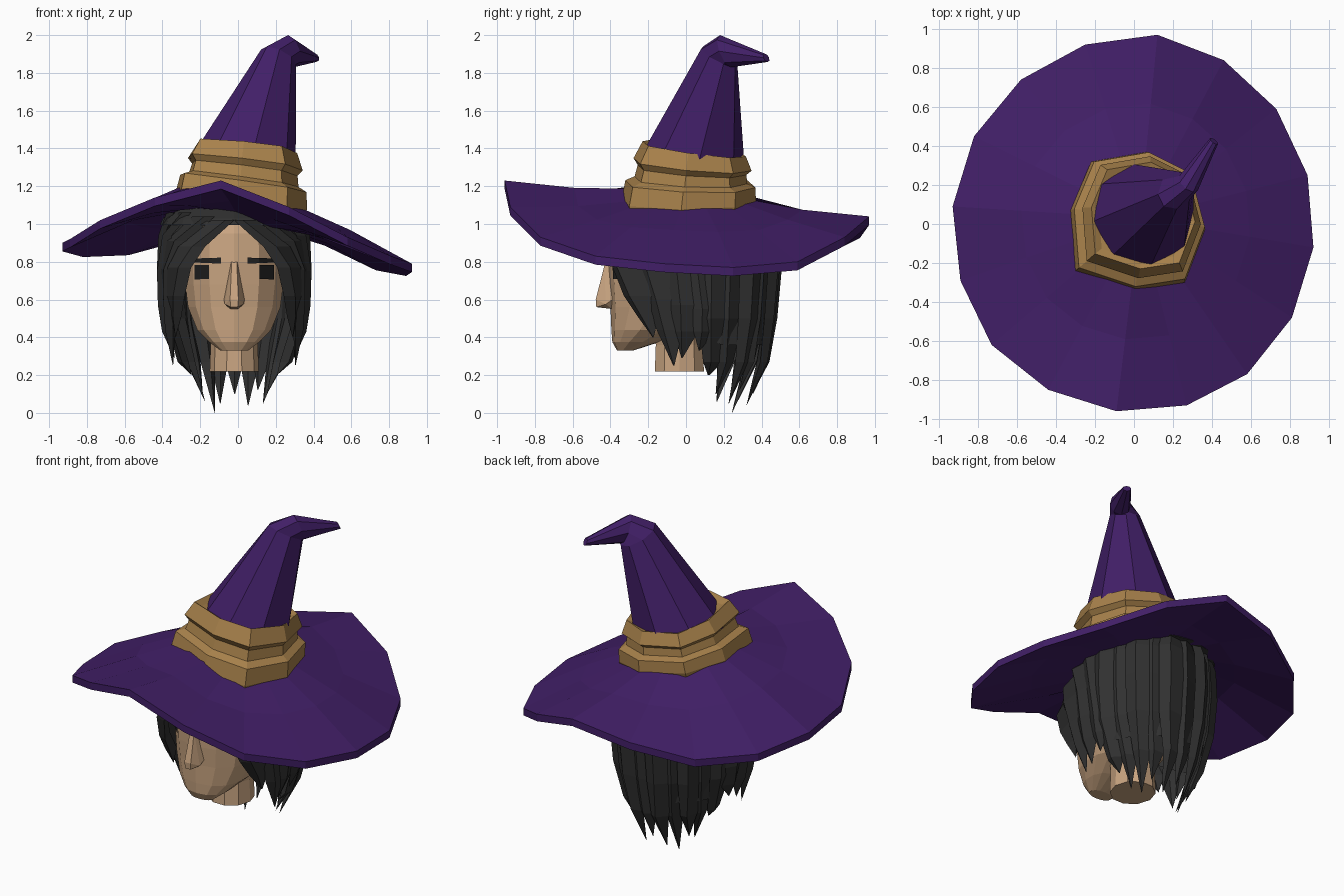
import bpy, bmesh, math, random
from mathutils import Vector
from mathutils.bvhtree import BVHTree

if "Cube" in bpy.data.objects:
    bpy.data.objects.remove(bpy.data.objects["Cube"])

random.seed(4)


def material(name, r, g, b):
    m = bpy.data.materials.new(name)
    m.diffuse_color = (r, g, b, 1)
    m.use_nodes = True
    m.node_tree.nodes["Principled BSDF"].inputs["Base Color"].default_value = m.diffuse_color
    return m


PURPLE = material("purple felt", .053, .0135, .135)
TAN = material("tan band", .39, .22, .07)
SKIN = material("skin", .585, .375, .22)
HAIR = material("charcoal hair", .03, .03, .03)
DARK = material("dark eyes", .014, .014, .014)


def make(name, verts, faces, mat):
    me = bpy.data.meshes.new(name)
    me.from_pydata([tuple(v) for v in verts], [], faces)
    bm = bmesh.new()
    bm.from_mesh(me)
    bmesh.ops.recalc_face_normals(bm, faces=bm.faces)
    bm.to_mesh(me)
    bm.free()
    me.materials.append(mat)
    ob = bpy.data.objects.new(name, me)
    bpy.context.collection.objects.link(ob)
    return ob


def loft(name, rings, mat, caps=True):
    """Skin a list of closed rings that share one point count."""
    n = len(rings[0])
    verts = [p for r in rings for p in r]
    faces = [(k * n + i, k * n + (i + 1) % n, (k + 1) * n + (i + 1) % n, (k + 1) * n + i)
             for k in range(len(rings) - 1) for i in range(n)]
    if caps:
        faces += [tuple(range(n)), tuple(range((len(rings) - 1) * n, len(rings) * n))]
    return make(name, verts, faces, mat)


# --- Hat brim: wavy sixteen-sided rim joined to the tilted crown base
RIM = [(.12, .97, 1.04), (.46, .84, .93), (.73, .59, .80), (.89, .25, .77),
       (.92, -.12, .79), (.81, -.48, .83), (.58, -.77, .93), (.27, -.93, 1.09),
       (-.09, -.96, 1.23), (-.44, -.85, 1.14), (-.73, -.62, 1.02), (-.89, -.29, .92),
       (-.93, .09, .90), (-.82, .45, .87), (-.58, .74, .88), (-.25, .92, .97)]
rim = [Vector(p) for p in RIM]
inner, mid = [], []
for p in rim:
    d = Vector((p.x, p.y, 0)).normalized()
    q = Vector((.02, .02, 0)) + d * .31
    q.z = 1.14 - (.16 if q.x > 0 else .2) * q.x
    if d.x < .1:
        q.z += .045 * max(0, -d.y)
    m = q.lerp(p, .45)
    m.z += .03 * d.x ** 2 - .015
    inner.append(q)
    mid.append(m)


def drop(ring, dz):
    return [p - Vector((0, 0, dz)) for p in ring]


loft("hat_brim", [inner, mid, rim, drop(rim, .045), drop(mid, .07), drop(inner, .13)], PURPLE)

# --- Hat band: two stacked eight-sided rolls with a groove between
OCT = [(.07, .37), (-.22, .32), (-.325, .07), (-.30, -.24),
       (0, -.34), (.26, -.30), (.365, -.025), (.29, .26)]
PROFILE = [(.98, -.03), (1, 0), (.97, .085), (.84, .105), (.81, .16),
           (.88, .19), (.77, .275), (.66, .255)]
band = []
for s, h in PROFILE:
    ring = []
    for x, y in OCT:
        px = .02 + (x - .02) * s + .1 * h
        py = .02 + (y - .02) * s + .1 * h
        ring.append((px, py, 1.135 + h + (-.16 + .2 * h) * px - .5 * h * py))
    band.append(ring)
loft("hat_band", band, TAN)

# --- Hat cone: leaning eight-sided cone with the tip folded to the back right
side = Vector((-.8, .6, 0))


def cone_ring(centre, across, width):
    c, e = Vector(centre), Vector(across)
    return [c + e * math.cos(math.tau * i / 8) + side * width * math.sin(math.tau * i / 8)
            for i in range(8)]


loft("hat_cone", [
    cone_ring((.025, .03, 1.33), (.166, .222, -.02), .288),
    cone_ring((.215, .175, 1.885), (.062, .085, -.055), .086),
    cone_ring((.28, .21, 1.915), (.015, .03, -.085), .06),
    cone_ring((.41, .425, 1.88), (.005, .008, -.022), .025)], PURPLE)

# --- Head: rings of (z, half width, front y, back y)
CX = -.02
head_rings = []
for z, w, yf, yb in [(.33, .075, -.365, -.28), (.375, .135, -.39, -.14), (.44, .2, -.395, .03),
                     (.56, .25, -.40, .22), (.68, .265, -.41, .30), (.80, .27, -.415, .33),
                     (.95, .26, -.40, .33), (1.03, .21, -.34, .27)]:
    ring = []
    for i in range(14):
        a = -math.pi / 2 + math.tau * i / 14
        c, s = math.cos(a), math.sin(a)
        ring.append((CX + w * math.copysign(abs(c) ** .85, c),
                     (yf + yb) / 2 + (yb - yf) / 2 * math.copysign(abs(s) ** .85, s), z))
    head_rings.append(ring)
head = loft("head", head_rings, SKIN)

# Neck
loft("neck", [[(CX + r * math.cos(math.tau * i / 10), -.035 + r * 1.05 * math.sin(math.tau * i / 10), z)
               for i in range(10)] for z, r in [(.22, .13), (.36, .125), (.55, .14)]], SKIN)

# Nose: faceted wedge with a raised ridge
bm = bmesh.new()
for x, y, z in [(.018, -.39, .82), (.014, -.432, .78), (.022, -.478, .60), (.018, -.475, .56),
                (.055, -.39, .60), (.05, -.425, .575), (.02, -.39, .55)]:
    for s in (-1, 1):
        bm.verts.new((CX + s * x, y, z))
bmesh.ops.convex_hull(bm, input=bm.verts)
nose_mesh = bpy.data.meshes.new("nose")
bm.to_mesh(nose_mesh)
bm.free()
nose_mesh.materials.append(SKIN)
bpy.context.collection.objects.link(bpy.data.objects.new("nose", nose_mesh))

# --- Eyes and eyebrows: thin plates laid on the face
face_tree = BVHTree.FromPolygons([v.co for v in head.data.vertices],
                                 [tuple(p.vertices) for p in head.data.polygons])


def plate(name, corners, mat, n=5):
    """corners: (x0, low, high), (x1, low, high), projected on the head."""
    (x0, l0, h0), (x1, l1, h1) = corners
    verts = []
    for i in range(n + 1):
        t = i / n
        for k in range(n + 1):
            u = k / n
            low, high = l0 + (l1 - l0) * t, h0 + (h1 - h0) * t
            x, z = x0 + (x1 - x0) * t, low + (high - low) * u
            hit = face_tree.ray_cast(Vector((x, -2, z)), Vector((0, 1, 0)))[0]
            verts.append((x, (hit.y if hit else -.3) - .008, z))
    m = n + 1
    faces = [(i * m + k, (i + 1) * m + k, (i + 1) * m + k + 1, i * m + k + 1)
             for i in range(n) for k in range(n)]
    make(name, verts, faces, mat)


for s, label in ((-1, "left"), (1, "right")):
    plate(label + "_eye", [(CX + s * .134, .71, .782), (CX + s * .21, .706, .782)], DARK)
    plate(label + "_eyebrow", [(CX + s * .07, .79, .822), (CX + s * .225, .797, .817)], DARK)

# --- Hair: an inner shell open at the face, covered by tapering locks


def hair_point(deg, r, z, lift=0):
    """deg is measured from the face, positive toward +x."""
    a = math.radians(deg)
    return (CX + (.385 * r + lift) * math.sin(a), .05 - (.445 * r + lift) * math.cos(a), z)


# Crown of the hair under the hat, closing the parting
loft("hair_crown", [[hair_point(i * 22.5, r, z) for i in range(16)]
                    for z, r in [(.995, 1.02), (1.03, .98), (1.10, .75)]], HAIR)

shell_degs = [56 + i * 248 / 18 for i in range(19)]
shell = []
for t, r in [(0, .80), (.2, .88), (.6, .90), (1, .85)]:
    for d in shell_degs:
        end = .36 + .22 * max(0, (abs(d - 180) - 70) / 58)
        shell.append(hair_point(d, r, 1.06 + (end - 1.06) * t))
make("hair_shell", shell, [(k * 19 + i, k * 19 + i + 1, (k + 1) * 19 + i + 1, (k + 1) * 19 + i)
                           for k in range(3) for i in range(18)], HAIR)


def lock(name, path, width):
    """path: (degrees, radius, z); the last point is the pointed tip."""
    rings = []
    for (d, r, z), w in zip(path[:-1], (.75, 1, 1, .95, .7)):
        w *= width
        rings.append([hair_point(d - w, r, z), hair_point(d - w * .3, r, z, .025),
                      hair_point(d + w, r, z, -.012), hair_point(d, r, z, -.04)])
    d, r, z = path[-1]
    rings.append([hair_point(d + o, r, z) for o in (-.4, 0, .4, .1)])
    loft(name, rings, HAIR)


# Swept locks framing the face, mirrored
for s, label in ((-1, "left"), (1, "right")):
    fronts = [
        ([(9, 1.04, 1.02), (33, 1.12, .88), (43, 1.15, .77), (50, 1.09, .62), (55, 1.0, .51), (58, .95, .4)], 12),
        ([(26, 1.0, 1.04), (52, 1.05, .91), (63, 1.07, .76), (68, 1.02, .6), (71, .96, .44), (73, .88, .25)], 14),
        ([(50, .92, 1.06), (72, 1.0, .94), (82, 1.02, .75), (84, 1.0, .57), (83, .94, .43), (79, .84, .29)], 13),
        ([(74, .92, 1.06), (90, .98, .94), (95, 1.0, .75), (98, .98, .55), (97, .93, .43), (93, .86, .33)], 12)]
    for i, (path, w) in enumerate(fronts):
        lock(f"{label}_front_lock_{i + 1}", [(s * d, r, z) for d, r, z in path], s * w)

# Long ragged locks around the back, drawn in toward the nape
TIPS = [.2, .1, .05, .12, .04, .1, .05, 0, .1, .06, .2]
for i, tip in enumerate(TIPS):
    d = 106 + i * 14.8
    j = random.uniform(-3, 3)
    out = .025 * (-1) ** i
    back = 1 - abs(d - 180) / 75
    lock(f"back_lock_{i + 1}", [
        (d, .88, 1.06), (d + j, .95 + out, .93), (d + j, .97 + out, .74), (d + j, .92 + out, .5),
        (d, .73 + .11 * back + out, .27), (d + j, .4 + .22 * back + tip * .9 + out, tip)], 13)
